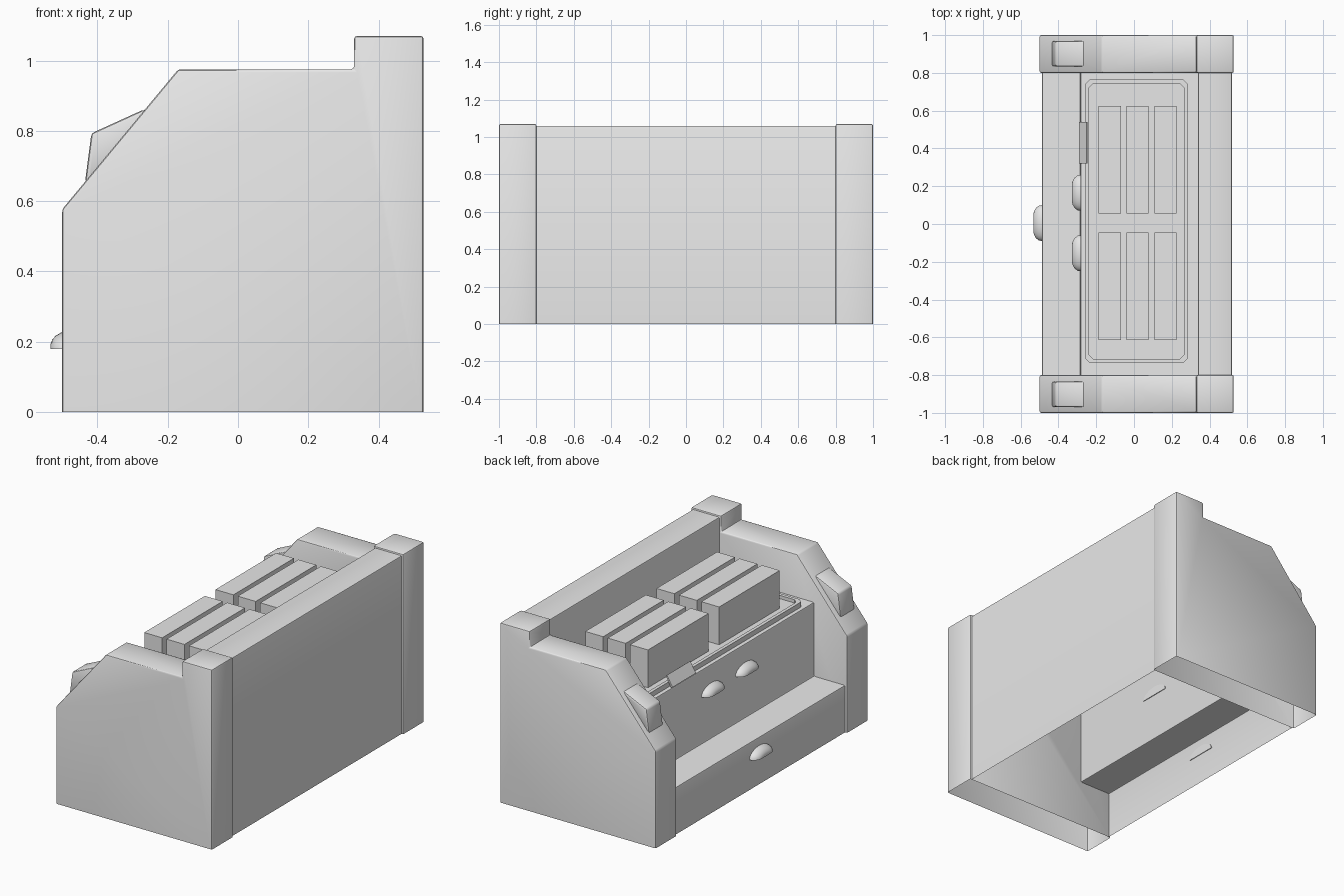
import bpy, bmesh, math

if "Cube" in bpy.data.objects:
    bpy.data.objects.remove(bpy.data.objects["Cube"])

grey = bpy.data.materials.new("light_grey")
grey.diffuse_color = (0.8, 0.8, 0.8, 1)
grey.use_nodes = True
grey.node_tree.nodes["Principled BSDF"].inputs["Base Color"].default_value = grey.diffuse_color


def finish(name, bm, bevel=0.0, drop=None):
    """Fix normals, drop open faces, round the sharp edges, make the object."""
    bmesh.ops.recalc_face_normals(bm, faces=bm.faces[:])
    if drop:
        bmesh.ops.delete(bm, geom=[f for f in bm.faces if drop(f)], context='FACES')
    if bevel:
        edges = [e for e in bm.edges if len(e.link_faces) == 2
                 and e.calc_face_angle(0) > math.radians(20)]
        bmesh.ops.bevel(bm, geom=edges, offset=bevel, segments=2, profile=0.5,
                        affect='EDGES', clamp_overlap=True)
    me = bpy.data.meshes.new(name)
    bm.to_mesh(me)
    bm.free()
    me.materials.append(grey)
    ob = bpy.data.objects.new(name, me)
    bpy.context.collection.objects.link(ob)
    bpy.ops.object.select_all(action='DESELECT')
    ob.select_set(True)
    bpy.context.view_layer.objects.active = ob
    bpy.ops.object.shade_smooth_by_angle(angle=math.radians(35))
    return ob


def loft(rings, cap_start=True, cap_end=True):
    """Skin a series of closed rings with equal point counts."""
    bm = bmesh.new()
    vs = [[bm.verts.new(p) for p in r] for r in rings]
    n = len(vs[0])
    for a, b in zip(vs, vs[1:]):
        for i in range(n):
            j = (i + 1) % n
            bm.faces.new((a[i], a[j], b[j], b[i]))
    if cap_start:
        bm.faces.new(vs[0][::-1])
    if cap_end:
        bm.faces.new(vs[-1])
    return bm


def prism(profile, y0, y1):
    """Extrude an (x, z) profile along y."""
    return loft([[(x, y, z) for x, z in profile] for y in (y0, y1)])


def is_bottom(f):
    return all(v.co.z < 1e-5 for v in f.verts)


# Stepped body: open below, ends closed by the side panels
body = [(-0.487, 0), (-0.487, 0.28), (-0.283, 0.28), (-0.283, 0.72),
        (0.34, 0.72), (0.34, 1.06), (0.518, 1.06), (0.518, 0)]
finish("body", prism(body, -0.8, 0.8), 0.008,
       lambda f: is_bottom(f) or abs(f.normal.y) > 0.9)

# Side panels with a sloped front and raised back post, each with a wedge block
side = [(-0.5, 0), (-0.5, 0.577), (-0.17, 0.975), (0.33, 0.975),
        (0.33, 1.07), (0.528, 1.07), (0.528, 0)]
wedge = [(-0.435, 0.655), (-0.417, 0.793), (-0.265, 0.862),
         (-0.255, 0.845), (-0.42, 0.645)]
for s, label in ((1, "left"), (-1, "right")):
    finish(label + "_side_panel", prism(side, s * 0.8, s * 1.0), 0.009, is_bottom)
    finish(label + "_wedge", prism(wedge, s * 0.835, s * 0.968), 0.012)


# Tray with raised chamfered rim on the body top
def octagon(inset, z, c=0.025):
    hx, hy = 0.273 - inset, 0.75 - inset
    pts = [(hx, hy - c), (hx - c, hy), (c - hx, hy), (-hx, hy - c),
           (-hx, c - hy), (c - hx, -hy), (hx - c, -hy), (hx, c - hy)]
    return [(0.013 + x, 0.015 + y, z) for x, y in pts]


finish("tray", loft([octagon(0, 0.715), octagon(0, 0.75), octagon(0.02, 0.75),
                     octagon(0.02, 0.73)], cap_start=False))

# Six upright blocks standing in the tray
for i, x in enumerate((-0.187, -0.04, 0.108)):
    for j, y in enumerate((-0.615, 0.055)):
        finish(f"block_{i}_{j}", prism(
            [(x, 0.725), (x, 0.955), (x + 0.118, 0.955), (x + 0.118, 0.725)],
            y, y + 0.57))

# Small tilted plate at the tray's front edge
finish("tilted_plate", prism([(-0.29, 0.728), (-0.252, 0.79), (-0.245, 0.785),
                              (-0.28, 0.722)], 0.32, 0.54))


# Cup handles: domed, flat underneath
def handle(name, x, y, z):
    rings = []
    for depth, w, h in ((-0.004, 0.095, 0.052), (0.015, 0.093, 0.047),
                        (0.032, 0.08, 0.037), (0.042, 0.062, 0.025),
                        (0.046, 0.045, 0.014)):
        rings.append([(x - depth, y + w * math.cos(math.pi * k / 12),
                       z + h * math.sin(math.pi * k / 12)) for k in range(13)])
    finish(name, loft(rings))


handle("lower_handle", -0.487, 0.005, 0.18)
handle("upper_handle_left", -0.283, 0.165, 0.56)
handle("upper_handle_right", -0.283, -0.155, 0.56)
